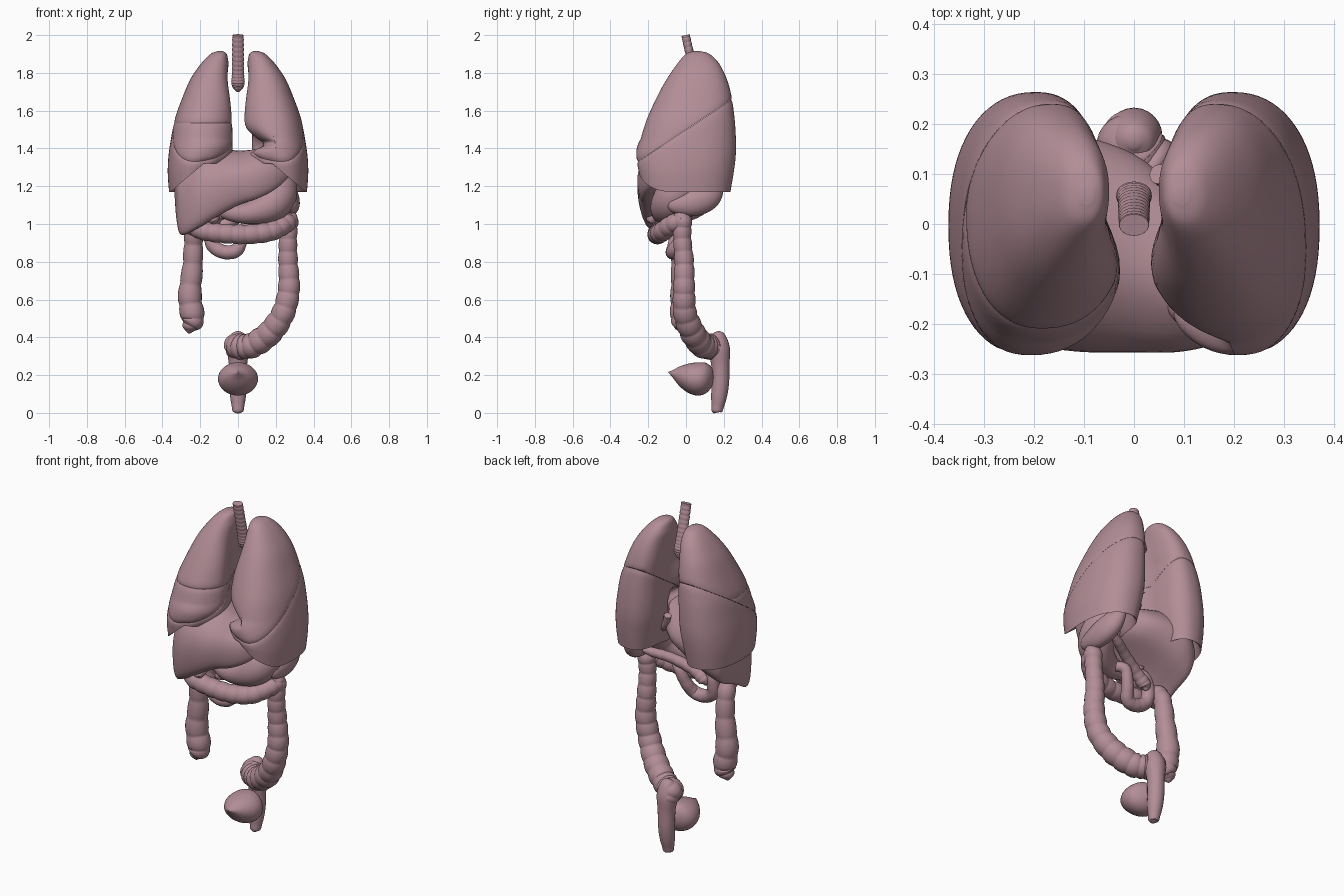
import bpy, bmesh
from math import sin, cos, pi, exp
from mathutils import Vector

mat = bpy.data.materials.new("tissue")
mat.diffuse_color = (0.45, 0.27, 0.31, 1)


def spline(pts, n, closed=False):
    """Catmull-Rom samples through tuples of any length."""
    m = len(pts)
    out = []
    for i in range(n):
        t = i * m / n if closed else i * (m - 1) / (n - 1)
        k = int(t) if closed else min(int(t), m - 2)
        u = t - k
        q = [pts[(k + j) % m] if closed else pts[max(0, min(m - 1, k + j))] for j in (-1, 0, 1, 2)]
        out.append(tuple(0.5 * (2 * b + (c - a) * u + (2 * a - 5 * b + 4 * c - d) * u * u
                                + (3 * b - a - 3 * c + d) * u ** 3) for a, b, c, d in zip(*q)))
    return out


def loft_bm(rings):
    bm = bmesh.new()
    vs = [[bm.verts.new(p) for p in r] for r in rings]
    n = len(vs[0])
    for a, b in zip(vs, vs[1:]):
        for i in range(n):
            bm.faces.new((a[i], a[(i + 1) % n], b[(i + 1) % n], b[i]))
    bm.faces.new(vs[0])
    bm.faces.new(vs[-1])
    bmesh.ops.recalc_face_normals(bm, faces=bm.faces)
    return bm


def finish(name, bm):
    me = bpy.data.meshes.new(name)
    bm.to_mesh(me)
    bm.free()
    ob = bpy.data.objects.new(name, me)
    bpy.context.collection.objects.link(ob)
    me.materials.append(mat)
    bpy.ops.object.select_all(action='DESELECT')
    ob.select_set(True)
    bpy.context.view_layer.objects.active = ob
    bpy.ops.object.shade_smooth_by_angle(angle=0.9)
    return ob


def tube(name, pts, bumps=0, amp=0.0, n=60, sides=24, flat=1.0):
    """Tube along (x, y, z, radius) points; bumps pinch it into pouches."""
    s = spline(pts, n)
    P = [Vector(p[:3]) for p in s]
    rings, nor = [], Vector((0, 1, 0.01))
    for i, p in enumerate(P):
        t = (P[min(i + 1, n - 1)] - P[max(i - 1, 0)]).normalized()
        nor = (nor - t * nor.dot(t)).normalized()
        b = t.cross(nor)
        r = max(s[i][3], 0.002)
        if bumps:
            r *= 1 - amp + 2 * amp * abs(sin(pi * bumps * i / (n - 1) + 0.5)) ** 0.6
        rings.append([p + nor * (r * flat * cos(a)) + b * (r * sin(a))
                      for a in (2 * pi * k / sides for k in range(sides))])
    return finish(name, loft_bm(rings))


# lungs: stations of z, medial x, lateral x, front y, back y
LUNG = [(1.915, .08, .11, .04, .075), (1.90, .06, .145, .0, .125), (1.85, .05, .195, -.045, .175),
        (1.77, .042, .25, -.10, .215), (1.68, .033, .29, -.15, .24), (1.56, .03, .333, -.205, .257),
        (1.45, .03, .355, -.24, .264), (1.36, .035, .368, -.26, .263), (1.27, .05, .372, -.262, .252),
        (1.17, .07, .365, -.25, .235)]


def clamp(v):
    return max(0.0, min(1.0, v))


def lung_rings(side):
    rings = []

    def place(x, y, z):
        zb = 1.17 + 0.15 * clamp((0.36 - x) / 0.18) * clamp((0.02 - y) / 0.22)
        if z < 1.45:
            z = zb + (z - 1.17) * (1.45 - zb) / 0.28
        return (side * x, y, z)

    for z, xm, xl, yf, yb in spline(LUNG, 64):
        xc, yc, rx, ry = (xm + xl) / 2, (yf + yb) / 2, (xl - xm) / 2, (yb - yf) / 2
        ring = []
        for k in range(72):
            c, s = cos(2 * pi * k / 72), sin(2 * pi * k / 72)
            x = xc + rx * (abs(c) ** 0.88) * (1 if c > 0 else -1)
            y = yc + ry * (abs(s) ** 0.88) * (1 if s > 0 else -1)
            medial = clamp(-c)
            low = clamp((1.85 - z) / 0.2)
            x += low * medial * 0.03 * exp(-((y - 0.05) / 0.09) ** 2)       # hilum hollow
            x += low * medial * 0.03 * clamp(y / 0.15)                      # spine side
            x -= low * medial * 0.02 * clamp(-y / 0.12)                     # front edge
            if side > 0 and y < 0.05:                                       # heart notch
                x += 0.11 * medial ** 0.5 * exp(-((z - 1.41) / 0.07) ** 2) * clamp((0.05 - y) / 0.06)
            ring.append(place(x, y, z))
        rings.append(ring)
    last = rings[-1]
    cx, cy = side * 0.22, 0.0
    for f, h in ((0.96, 0.004), (0.88, 0.06), (0.75, 0.12), (0.5, 0.17), (0.2, 0.185)):
        rings.append([(cx + (x - cx) * f, cy + (y - cy) * f, z * f + 1.2 * (1 - f) + h) for x, y, z in last])
    return rings


def lobe(name, side, cuts):
    """Keep the part of a lung on the normal side of every cutting plane."""
    bm = loft_bm(lung_rings(side))
    for co, no in cuts:
        co, no = Vector(co), Vector(no).normalized()
        r = bmesh.ops.bisect_plane(bm, geom=bm.verts[:] + bm.edges[:] + bm.faces[:], dist=1e-5,
                                   plane_co=co + no * 0.0005, plane_no=no, clear_inner=True)
        for v in bm.verts:                                                  # rounded fissure lip
            d = (v.co - co).dot(no)
            if d < 0.02:
                k = 0.022 * (1 - d / 0.02) ** 2
                v.co.x += (side * 0.2 - v.co.x) * k
                v.co.y += (0.02 - v.co.y) * k
        edges = [e for e in r['geom_cut'] if isinstance(e, bmesh.types.BMEdge) and e.is_valid]
        bmesh.ops.holes_fill(bm, edges=edges, sides=0)
    bmesh.ops.recalc_face_normals(bm, faces=bm.faces)
    finish(name, bm)


OBL, up, down = (0, -0.26, 1.33), (0, -0.65, 1), (0, 0.65, -1)
HOR = (0, 0, 1.535)
lobe("left_upper_lobe", 1, [(OBL, up)])
lobe("left_lower_lobe", 1, [(OBL, down)])
lobe("right_upper_lobe", -1, [(OBL, up), (HOR, (0, 0, 1))])
lobe("right_middle_lobe", -1, [(OBL, up), (HOR, (0, 0, -1))])
lobe("right_lower_lobe", -1, [(OBL, down)])

# windpipe with rings
tube("trachea", [(0, -.002, 2.0, .029), (0, .02, 1.9, .03), (0, .045, 1.8, .031), (0, .06, 1.735, .033),
                 (0, .068, 1.70, .008)], 17, .05, n=140, flat=.75)

# liver: wedge profile swept across x (x, front y, back y, bottom z, top z)
WEDGE = spline([(.1, 0), (0, .35), (.07, .72), (.38, 1), (.8, .93), (1, .6), (.86, .3), (.45, .13)], 40, True)
LIVER = [(-.335, -.03, .03, 1.14, 1.2), (-.325, -.13, .1, 1.02, 1.28), (-.30, -.18, .15, .945, 1.33),
         (-.22, -.235, .19, .975, 1.39), (-.12, -.255, .18, 1.035, 1.40), (0, -.257, .14, 1.10, 1.385),
         (.10, -.255, .06, 1.135, 1.39), (.19, -.23, .0, 1.18, 1.37), (.26, -.18, -.05, 1.24, 1.33),
         (.29, -.13, -.10, 1.28, 1.30)]
finish("liver", loft_bm([[(x, f + (b - f) * u, lo + (hi - lo) * v) for u, v in WEDGE]
                         for x, f, b, lo, hi in spline(LIVER, 60)]))
tube("gallbladder", [(-.13, -.2, 1.01, .004), (-.13, -.19, 1.02, .024), (-.12, -.13, 1.06, .03),
                     (-.1, -.05, 1.1, .012)], n=30)

# stomach, gullet, duodenum, pancreas, spleen
tube("stomach", [(.2, .07, 1.32, .005), (.205, .06, 1.30, .05), (.215, .01, 1.23, .09), (.21, -.06, 1.15, .1),
                 (.165, -.10, 1.095, .09), (.07, -.12, 1.06, .062), (-.02, -.11, 1.055, .045),
                 (-.08, -.08, 1.06, .028)])
tube("esophagus", [(.05, .1, 1.36, .02), (.08, .08, 1.29, .02), (.15, .04, 1.23, .025)], n=20)
tube("duodenum", [(-.06, -.085, 1.06, .028), (-.115, -.06, 1.04, .033), (-.14, -.05, .97, .035),
                  (-.135, -.06, .89, .036), (-.075, -.07, .852, .037), (-.01, -.065, .86, .036),
                  (.02, -.03, .92, .033), (.05, -.01, 1.0, .03), (.09, -.04, 1.02, .028)], 14, .02)
tube("pancreas", [(-.11, -.03, .94, .006), (-.1, -.03, .97, .035), (-.03, -.02, 1.02, .032),
                  (.08, .02, 1.07, .028), (.18, .07, 1.1, .024), (.26, .1, 1.12, .006)], 12, .04)
tube("spleen", [(.27, -.09, 1.1, .006), (.28, -.07, 1.1, .04), (.275, .03, 1.11, .07), (.26, .12, 1.15, .07),
                (.23, .17, 1.23, .035), (.22, .185, 1.26, .004)], n=40, flat=.75)

# large bowel with pouches
tube("ascending_colon", [(-.26, -.02, .42, .004), (-.255, -.02, .45, .038), (-.24, -.02, .5, .06),
                         (-.255, -.02, .62, .06), (-.24, -.025, .78, .052), (-.235, -.04, .92, .048),
                         (-.23, -.08, .985, .045), (-.2, -.13, .98, .043)], 10, .06, n=110)
tube("transverse_colon", [(-.23, -.1, .985, .042), (-.19, -.14, .965, .048), (-.08, -.15, .95, .05),
                          (.05, -.15, .945, .05), (.17, -.125, .96, .05), (.25, -.07, 1.0, .048),
                          (.275, -.01, 1.02, .045)], 12, .05, n=120)
tube("descending_colon", [(.255, -.05, 1.01, .035), (.27, -.02, 1.025, .047), (.265, -.02, .93, .046),
                          (.265, -.01, .8, .05), (.27, -.01, .66, .056), (.24, -.005, .53, .06),
                          (.17, .035, .425, .065), (.08, .085, .36, .065), (.02, .12, .35, .062)], 15, .055, n=160)
tube("sigmoid_colon", [(.05, .1, .35, .055), (.01, .13, .35, .066), (-.01, .16, .355, .062),
                       (.0, .18, .31, .05)], 5, .06, n=60)
tube("rectum", [(0, .16, .43, .01), (0, .165, .41, .04), (0, .175, .34, .057), (0, .182, .25, .048),
                (0, .182, .16, .046), (0, .175, .09, .042), (0, .168, .04, .034), (0, .163, .008, .028),
                (0, .163, .001, .012)])

# bladder: teardrop with its tip pointing forward (y, centre z, half width, half height)
BLADDER = [(-.092, .215, .003, .003), (-.07, .206, .03, .02), (-.03, .192, .07, .055), (.02, .182, .1, .08),
           (.07, .18, .105, .088), (.11, .185, .085, .078), (.14, .19, .04, .045), (.148, .19, .004, .004)]
finish("bladder", loft_bm([[(w * cos(2 * pi * k / 32), y, z + h * sin(2 * pi * k / 32)) for k in range(32)]
                           for y, z, w, h in spline(BLADDER, 40)]))
